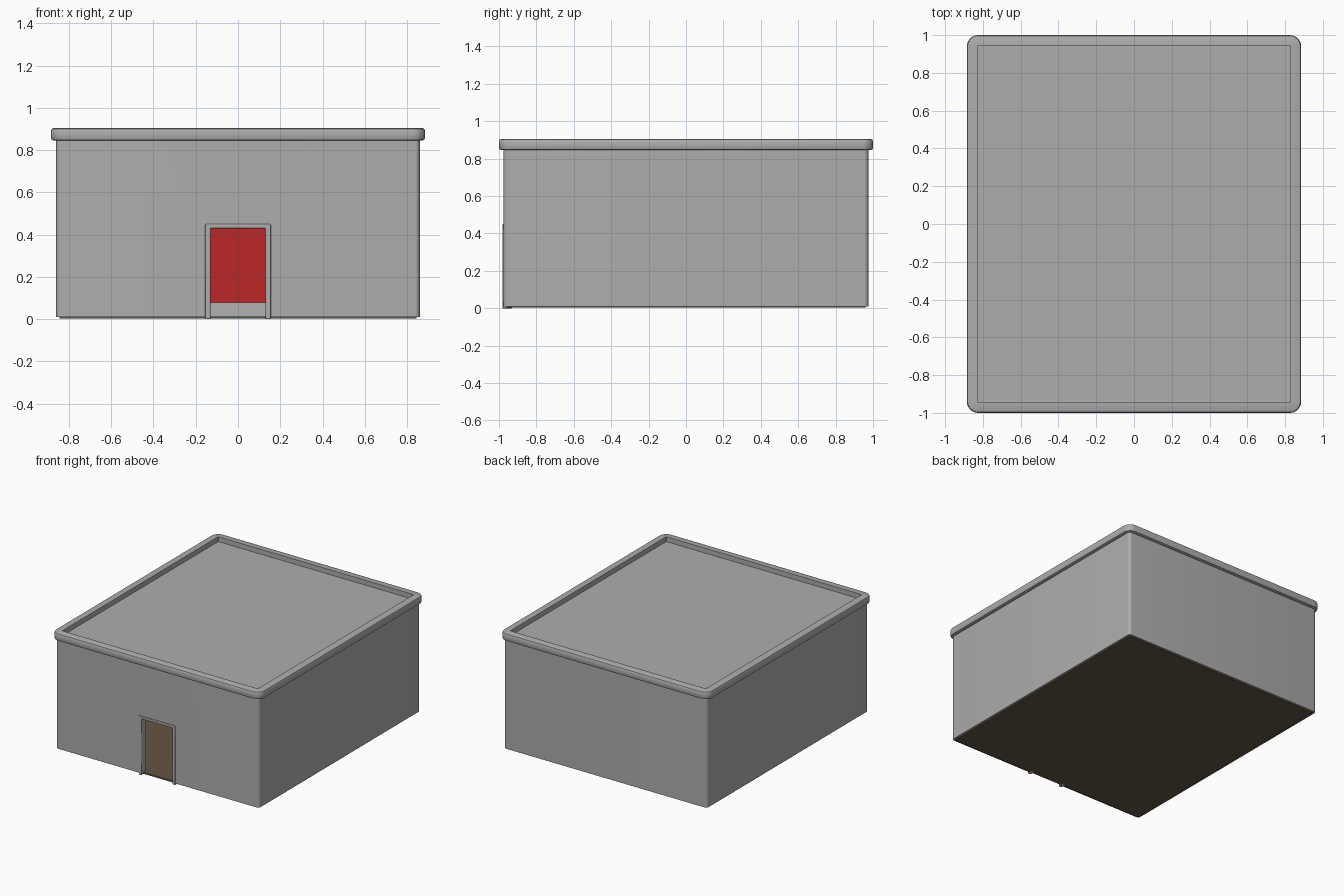
import bpy, bmesh, math

if "Cube" in bpy.data.objects:
    bpy.data.objects.remove(bpy.data.objects["Cube"], do_unlink=True)


def material(name, rgb):
    mat = bpy.data.materials.new(name)
    mat.use_nodes = True
    mat.diffuse_color = (*rgb, 1)
    bsdf = mat.node_tree.nodes["Principled BSDF"]
    bsdf.inputs["Base Color"].default_value = (*rgb, 1)
    bsdf.inputs["Roughness"].default_value = 0.8
    return mat


GREY = material("concrete grey", (0.42, 0.42, 0.42))
LIGHT = material("light grey", (0.45, 0.45, 0.45))
RED = material("red paint", (0.50, 0.02, 0.02))
BROWN = material("brown floor", (0.127, 0.091, 0.055))


def activate(obj):
    bpy.ops.object.select_all(action="DESELECT")
    obj.select_set(True)
    bpy.context.view_layer.objects.active = obj


def make_object(name, bm, mats):
    bmesh.ops.recalc_face_normals(bm, faces=bm.faces)
    mesh = bpy.data.meshes.new(name)
    bm.to_mesh(mesh)
    bm.free()
    for mat in mats:
        mesh.materials.append(mat)
    obj = bpy.data.objects.new(name, mesh)
    bpy.context.collection.objects.link(obj)
    return obj


def smooth(obj):
    activate(obj)
    bpy.ops.object.shade_smooth_by_angle(angle=math.radians(35))


def rounded_loop(bm, hx, hy, r, z, steps=6):
    """Ring of vertices around a rounded rectangle."""
    verts = []
    for corner, (sx, sy) in enumerate([(1, 1), (-1, 1), (-1, -1), (1, -1)]):
        for i in range(steps + 1):
            a = math.pi / 2 * (corner + i / steps)
            verts.append(bm.verts.new((sx * (hx - r) + r * math.cos(a),
                                       sy * (hy - r) + r * math.sin(a), z)))
    return verts


def loft(name, sections, mats, closed=False, paint=None):
    """Skin rounded rectangles (hx, hy, radius, z); paint = {band: material slot}."""
    bm = bmesh.new()
    loops = [rounded_loop(bm, *s) for s in sections]
    pairs = list(zip(loops, loops[1:]))
    if closed:
        pairs.append((loops[-1], loops[0]))
    else:
        bm.faces.new(loops[0])
        bm.faces.new(loops[-1])
    for band, (a, b) in enumerate(pairs):
        for i in range(len(a)):
            j = (i + 1) % len(a)
            face = bm.faces.new((a[i], a[j], b[j], b[i]))
            face.material_index = (paint or {}).get(band, 0)
    return make_object(name, bm, mats)


def cut_doorway(obj):
    """Remove the door opening from a ring of wall."""
    bm = bmesh.new()
    bmesh.ops.create_cube(bm, size=1)
    for v in bm.verts:
        v.co.x *= 0.28
        v.co.y = v.co.y * 0.3 - 0.95
        v.co.z = 0.44 if v.co.z > 0 else -0.1
    cutter = make_object("doorway_cutter", bm, [obj.data.materials[0]])
    cutter.hide_render = True
    mod = obj.modifiers.new("doorway", "BOOLEAN")
    mod.operation = "DIFFERENCE"
    mod.solver = "EXACT"
    mod.object = cutter
    activate(obj)
    bpy.ops.object.modifier_apply(modifier=mod.name)
    bpy.data.objects.remove(cutter, do_unlink=True)


# Outer shell, painted red on the inside
walls = loft("walls", [
    (0.86, 0.975, 0.022, 0.01), (0.86, 0.975, 0.022, 0.86),
    (0.82, 0.935, 0.003, 0.86), (0.82, 0.935, 0.003, 0.01),
], [GREY, RED], closed=True, paint={2: 1})
cut_doorway(walls)
smooth(walls)

# Skirting along the inside of the walls
skirting = loft("skirting", [
    (0.822, 0.937, 0.003, 0.012), (0.822, 0.937, 0.003, 0.08),
    (0.81, 0.925, 0.003, 0.08), (0.81, 0.925, 0.003, 0.012),
], [LIGHT], closed=True)
cut_doorway(skirting)

# Floor slab, slightly inset under the walls
loft("floor", [(0.845, 0.96, 0.01, 0.003), (0.845, 0.96, 0.01, 0.014)], [BROWN])

# Roof slab with a rounded raised rim and sunken deck
roof = loft("roof", [
    (0.872, 0.987, 0.05, 0.845), (0.881, 0.996, 0.056, 0.849),
    (0.885, 1.0, 0.06, 0.858), (0.885, 1.0, 0.06, 0.892),
    (0.881, 0.996, 0.056, 0.901), (0.872, 0.987, 0.05, 0.905),
    (0.828, 0.943, 0.003, 0.905), (0.828, 0.943, 0.003, 0.868),
], [GREY])
smooth(roof)

# Door frame lining the opening and standing just proud of the wall
bm = bmesh.new()
half = [(0.13, 0.43), (0.13, 0), (0.155, 0), (0.155, 0.45)]
outline = half + [(-x, z) for x, z in reversed(half)]
face = bm.faces.new([bm.verts.new((x, -0.982, z)) for x, z in outline])
extruded = bmesh.ops.extrude_face_region(bm, geom=[face])
for v in extruded["geom"]:
    if isinstance(v, bmesh.types.BMVert):
        v.co.y = -0.93
frame = make_object("door_frame", bm, [GREY])
bevel = frame.modifiers.new("soft edges", "BEVEL")
bevel.width = 0.004
bevel.segments = 2
smooth(frame)
